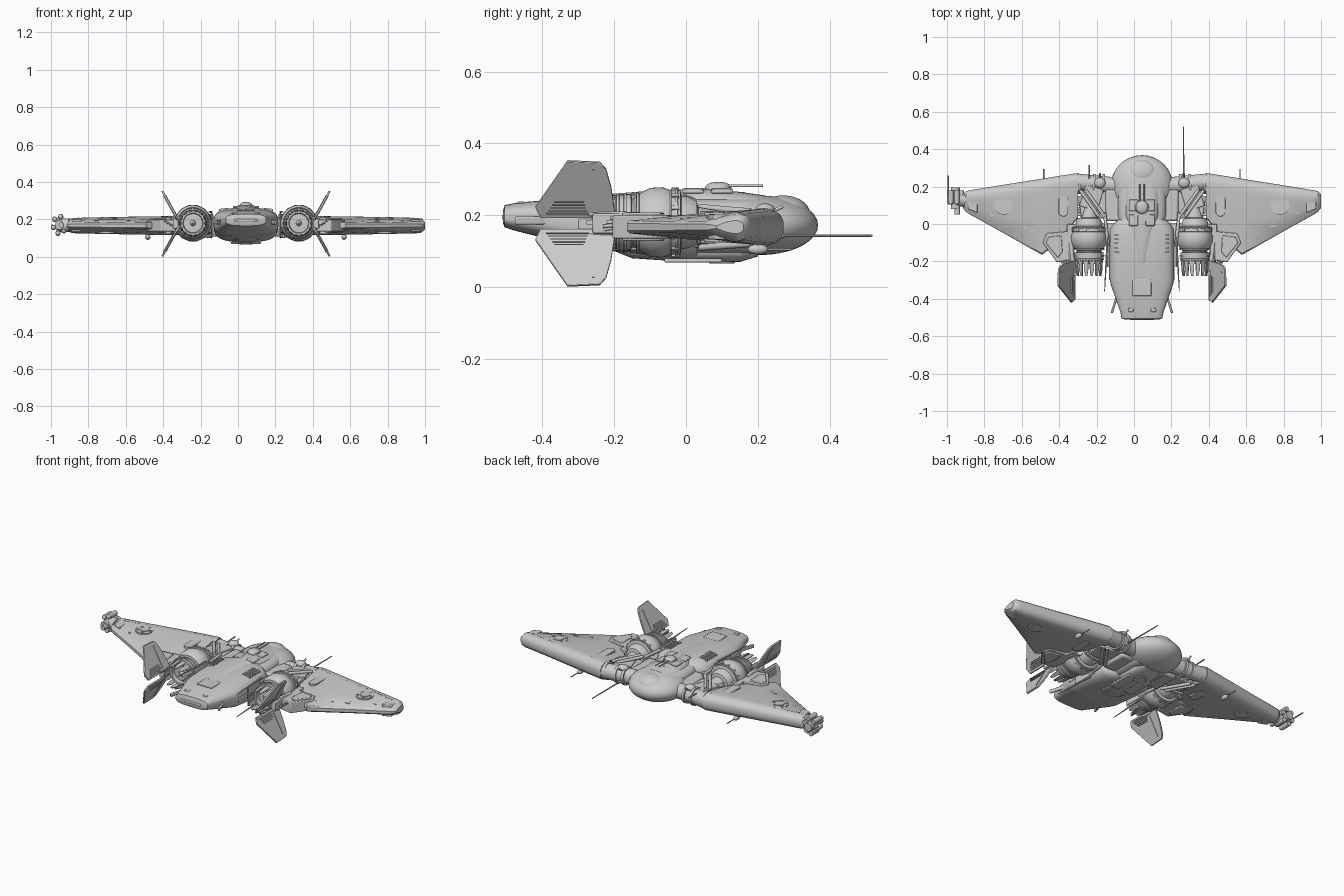
import bpy, bmesh, math, random
from mathutils import Vector, Matrix

if "Cube" in bpy.data.objects:
    bpy.data.objects.remove(bpy.data.objects["Cube"])

random.seed(4)
C = 0.0425      # x of the craft's symmetry line
ZM = 0.177      # mid height


def finish(name, bm, bevel=0):
    bmesh.ops.recalc_face_normals(bm, faces=bm.faces)
    me = bpy.data.meshes.new(name)
    bm.to_mesh(me)
    bm.free()
    ob = bpy.data.objects.new(name, me)
    bpy.context.collection.objects.link(ob)
    if bevel:
        m = ob.modifiers.new("bevel", 'BEVEL')
        m.width, m.segments, m.limit_method = bevel, 2, 'ANGLE'
    return ob


def loft(name, rings, bevel=0):
    bm = bmesh.new()
    vs = [[bm.verts.new(p) for p in r] for r in rings]
    n = len(vs[0])
    for a, b in zip(vs, vs[1:]):
        for i in range(n):
            bm.faces.new((a[i], a[(i + 1) % n], b[(i + 1) % n], b[i]))
    bm.faces.new(vs[0])
    bm.faces.new(vs[-1])
    return finish(name, bm, bevel)


def ring(cx, cz, y, w, h, e=2.0, n=40):
    """Superellipse cross-section facing along y."""
    out = []
    for i in range(n):
        c, s = math.cos(math.tau * i / n), math.sin(math.tau * i / n)
        out.append((cx + w * math.copysign(abs(c) ** (2 / e), c), y,
                    cz + h * math.copysign(abs(s) ** (2 / e), s)))
    return out


def lathe(name, x, z, prof, n=40):
    return loft(name, [ring(x, z, y, r, r, 2, n) for y, r in prof])


def box(name, c, s, rz=0, ry=0, bevel=0.004):
    bm = bmesh.new()
    mat = (Matrix.Translation(c) @ Matrix.Rotation(rz, 4, 'Z')
           @ Matrix.Rotation(ry, 4, 'Y') @ Matrix.Diagonal((*s, 1)))
    bmesh.ops.create_cube(bm, size=1, matrix=mat)
    return finish(name, bm, bevel)


def rod(name, a, b, r1, r2=None, n=14):
    a, b = Vector(a), Vector(b)
    d = b - a
    bm = bmesh.new()
    mat = Matrix.Translation((a + b) / 2) @ d.to_track_quat('Z', 'Y').to_matrix().to_4x4()
    bmesh.ops.create_cone(bm, cap_ends=True, segments=n, radius1=r1,
                          radius2=r1 if r2 is None else r2, depth=d.length, matrix=mat)
    return finish(name, bm)


def ball(name, c, s):
    bm = bmesh.new()
    bmesh.ops.create_uvsphere(bm, u_segments=32, v_segments=18, radius=1,
                              matrix=Matrix.Translation(c) @ Matrix.Diagonal((*s, 1)))
    return finish(name, bm)


def prism(name, pts, z0, z1, bevel=0.004):
    return loft(name, [[(x, y, z) for x, y in pts] for z in (z0, z1)], bevel)


# Central hull, given as (y, half width, bottom, top)
hull = [(-.51, .095, .178, .212), (-.505, .108, .166, .228), (-.47, .116, .155, .235),
        (-.32, .168, .118, .248), (-.29, .173, .11, .252), (-.12, .173, .09, .262),
        (-.03, .172, .08, .262), (.0, .155, .078, .258), (.03, .12, .078, .252)]
loft("main_hull", [ring(C, (b + t) / 2, y, w, (t - b) / 2, 3.2, 56) for y, w, b, t in hull])
loft("belly_keel", [ring(C, .11, y, w, h, 3) for y, w, h in
                    [(-.2, .03, .01), (-.15, .07, .03), (0, .085, .04), (.15, .085, .04), (.2, .06, .025)]])
loft("dorsal_spine", [ring(C, z, y, w, .06, 2.6) for y, w, z in
                      [(-.24, .012, .193), (-.2, .04, .2), (-.1, .062, .208), (0, .08, .212),
                       (.05, .092, .214), (.15, .1, .205), (.22, .1, .195)]])
loft("mid_fuselage", [ring(C, .17, y, w, .078, 4) for y, w in [(0, .12), (.05, .13), (.16, .13), (.2, .115)]])
# Rear dome with a small blister on top
ball("rear_dome", (C, .205, .172), (.166, .163, .083))
ball("dome_blister", (C, .27, .205), (.085, .075, .05))
rod("dome_collar", (C, .15, .19), (C, .165, .19), .075, n=32)
# Hull plating, seams and hatches
for s in (-1, 1):
    box("hull_side_rail", (C + s * .168, -.17, .175), (.014, .26, .03))
    box("nose_side_rail", (C + s * .138, -.4, .185), (.012, .16, .022), rz=s * .3)
    for k in range(5):
        box("hull_vent", (C + s * .12, -.06 - k * .022, .253), (.05, .008, .012), ry=s * .12, bevel=0)
    for y in (.02, .1):
        box("spine_panel", (C + s * .045, y, .268), (.05, .06, .01), ry=s * .12)
    box("nose_latch", (C + s * .06, -.46, .234), (.03, .02, .008))
    box("belly_panel", (C + s * .05, .02, .074), (.06, .16, .012))
box("nose_hatch", (C, -.34, .248), (.1, .09, .008))
box("nose_slot", (C, -.508, .195), (.13, .01, .014))
# Dorsal turret and ventral turret
rod("turret_base", (C, .09, .255), (C, .09, .278), .042, .036, 28)
ball("turret_cap", (C, .09, .278), (.032, .036, .015))
for s in (-1, 1):
    rod("turret_gun", (C + s * .012, .09, .282), (C + s * .012, .215, .282), .004)
rod("ventral_turret", (C, .1, .088), (C, .1, .066), .045, .035, 28)


def wing_ring(x, le, te, t):
    """Thick rounded leading edge, thin trailing edge."""
    k = min(.07, .4 * (le - te))
    up = [(le, .3), (le - .1 * k, .62), (le - .3 * k, .88), (le - .6 * k, 1), (le - k, .97),
          ((le - k + te) / 2, .7), (te + .008, .36), (te, .2)]
    z = .167
    return [(x, y, z + t * f) for y, f in up] + [(x, y, z - t * f) for y, f in reversed(up)]


for s in (-1, 1):
    X = lambda d: C + s * d
    # Wing: stations (offset, leading y, trailing y, half thickness)
    loft("wing", [wing_ring(X(d), *r) for d, r in [
        (.342, (.272, .03, .05)), (.36, (.27, .01, .051)), (.45, (.256, -.1, .05)),
        (.535, (.242, -.165, .049)), (.75, (.208, -.043, .045)), (.915, (.181, .048, .041)),
        (.94, (.176, .064, .037)), (.9575, (.16, .085, .018))]])
    # Wing panels, hatches and rivets
    prism("wing_fillet", [(X(.34), .02), (X(.4), -.04), (X(.51), -.05), (X(.53), -.1),
                          (X(.455), -.205), (X(.37), -.19)], .135, .2)
    prism("fillet_cover", [(X(.43), -.06), (X(.5), -.07), (X(.515), -.1), (X(.45), -.18), (X(.425), -.15)], .128, .207)
    rod("wing_disc", (X(.74), .1, .125), (X(.74), .1, .208), .05, n=32)
    rod("wing_disc_hub", (X(.74), .1, .122), (X(.74), .1, .212), .028, n=24)
    for k in range(5):
        a = k * math.tau / 5
        rod("disc_bolt", (X(.74) + .038 * math.cos(a), .1 + .038 * math.sin(a), .2),
            (X(.74) + .038 * math.cos(a), .1 + .038 * math.sin(a), .212), .006, n=8)
    oval = [(X(.42) + .026 * math.cos(a * math.tau / 24),
             .1 + math.copysign(.034, math.sin(a * math.tau / 24 + .01)) + .026 * math.sin(a * math.tau / 24))
            for a in range(24)]
    prism("wing_oval_hatch", oval, .122, .212, .002)
    prism("tip_panel", [(X(.88), .165), (X(.93), .155), (X(.93), .08), (X(.88), .06)], .132, .203)
    for k in range(26):
        d = .37 + k * .021
        y = .272 - (d - .342) * .158 - .05
        box("edge_rivet", (X(d), y, .215 - (d - .342) * .016), (.009, .007, .007), bevel=0)
    for k in range(22):
        d = random.uniform(.4, .85)
        te = -.165 + abs(d - .535) * (.57 if d > .535 else 1.0)
        y = random.uniform(te + .05, .16)
        z = .167 + .05 * (.36 + .55 * (y - te) / (.22 - te))
        for q in (z, .334 - z):
            box("surface_plate", (X(d), y, q), (random.uniform(.008, .03), .008, .004), bevel=0)
    # Wing root joint: spar tube, clamps, struts and machinery
    rod("root_spar", (X(.1), .2, .167), (X(.35), .225, .167), .045, n=28)
    for d in (.2, .25, .325):
        rod("spar_clamp", (X(d), .213, .167), (X(d + .015), .214, .167), .053, n=28)
    box("root_block", (X(.235), .11, .165), (.2, .11, .07), rz=-s * .15)
    box("root_plate", (X(.27), .14, .2), (.1, .12, .02), rz=s * .3)
    for o in (0, .03):
        rod("root_strut", (X(.33 - o), .18, .21), (X(.23 - o), .04, .222), .009)
        rod("under_strut", (X(.33 - o), .18, .12), (X(.23 - o), .04, .11), .009)
    for k in range(5):
        rod("feed_pipe", (X(.14), .03 + k * .02, .12 + k * .018), (X(.35), .05 + k * .018, .13 + k * .015), .007)
    box("root_wedge", (X(.15), .1, .16), (.09, .17, .1), bevel=.012)
    ball("root_sensor", (X(.225), .22, .215), (.03, .028, .018))
    rod("sensor_stalk", (X(.225), .22, .2), (X(.225), .27, .225), .005)

    # Engine pod: body, nozzle with recess, petals
    ex = X(.283)
    lathe("engine_body", ex, .18, [(.035, .04), (.03, .06), (.005, .072), (-.012, .074), (-.016, .09),
          (-.04, .094), (-.044, .09), (-.065, .098), (-.1, .096), (-.125, .083), (-.145, .066),
          (-.15, .066), (-.153, .078), (-.195, .076), (-.2, .07), (-.215, .066), (-.215, .054),
          (-.16, .045), (-.16, .02), (-.2, .014), (-.215, .004)], 48)
    for y in (-.022, -.13, -.165, -.185):
        r = {-.022: .096, -.13: .084, -.165: .082, -.185: .08}[y]
        lathe("engine_band", ex, .18, [(y, r - .006), (y - .001, r), (y - .008, r), (y - .009, r - .006)], 48)
    for k in range(14):
        a = k * math.tau / 14
        c, n = Vector((math.cos(a), 0, math.sin(a))), Vector((-math.sin(a), 0, math.cos(a)))
        o = Vector((ex, 0, .18))
        loft("nozzle_petal", [[o + c * (r + e) + n * w * g + Vector((0, y, 0))
                              for e, g in ((0, -1), (0, 1), (.006, 1), (.006, -1))]
                             for y, r, w in ((-.195, .068, .012), (-.245, .066, .011), (-.278, .06, .005))])
        box("engine_lug", o + c * .093 + Vector((0, -.03, 0)), (.012, .02, .012), ry=-a, bevel=0)
    box("engine_mount", (X(.2), -.03, .175), (.12, .07, .06))
    box("engine_outer_mount", (X(.37), -.04, .17), (.06, .08, .06))
    rod("engine_feed", (X(.283), .02, .18), (X(.27), .13, .17), .045, .035, 24)
    for z in (.13, .22):
        rod("engine_line", (X(.18), -.12, z), (X(.2), .06, z), .009)
    # Thin blades between hull and engines
    for z in (.105, .24):
        rod("side_spike", (X(.185), -.1, z), (X(.2), -.36, z), .006, .002, 8)
    box("side_blade", (X(.183), -.15, .175), (.008, .16, .12))

    # Splayed tail fins, upper and lower, with bracket and slats
    outline = [(-.195, .195), (-.208, .28), (-.222, .33), (-.24, .35), (-.33, .354), (-.42, .225), (-.405, .195)]
    for m in (1, -1):
        fin = lambda o, g, lift: [(X(.358 + (z - .2) * .55 + o), y, ZM + m * (z - ZM + lift)) for y, z in g]
        loft("fin", [fin(0, outline, 0), fin(.01, outline, -.004)], .002)
        stripe = [(-.255, .22), (-.255, .33), (-.262, .33), (-.262, .22)]
        loft("fin_seam", [fin(-.003, stripe, 0), fin(.014, stripe, -.004)])
        for k in range(5):
            y, z = -.27 - k * .004, .205 + k * .008
            g = [(y, z), (y, z + .003), (y - .12 + k * .01, z + .003), (y - .12 + k * .01, z)]
            loft("fin_slat", [fin(-.006, g, 0), fin(.016, g, -.003)])
        rod("fin_arm", (X(.38), -.1, ZM + m * .018), (X(.362), -.3, ZM + m * .03), .012, .008)
    box("fin_bracket", (X(.375), -.2, ZM), (.03, .12, .055))
    for k in range(4):
        rod("rear_prong", (X(.4 + k * .016), -.15, ZM), (X(.385 + k * .014), -.24 + k * .01, ZM - .02 + k * .012), .005)
    # Small under-wing pod with probe
    d = .525
    rod("pod_stem", (X(d), .2, .14), (X(d), .2, .105), .007)
    ball("underwing_pod", (X(d), .2, .105), (.014, .028, .014))
    rod("pod_probe", (X(d), .2, .105), (X(d), .295, .105), .003)

# Long rear lance antenna and its holder
rod("lance_holder", (.265, .16, .143), (.265, .27, .143), .012, .008)
rod("lance", (.265, .26, .143), (.265, .52, .143), .0045, .003, 10)
rod("short_antenna", (-.24, .2, .2), (-.24, .315, .205), .004)

# Gun cluster on one wing tip
tx, tz = -.955, .17
rod("tip_hub", (-.9, .125, tz), (-.965, .14, tz), .036, n=24)
rod("tip_core", (tx, .08, tz), (tx, .195, tz), .024, n=24)
for k in range(6):
    a = k * math.tau / 6 + .3
    px, pz = tx + .033 * math.cos(a), tz + .045 * math.sin(a)
    rod("tip_canister", (px, .115, pz), (px, .18, pz), .0145, n=16)
    ball("canister_end", (px, .115, pz), (.0125, .012, .0125))
    box("canister_arm", ((px + tx) / 2, .15, (pz + tz) / 2), (.036, .012, .01), ry=-a, bevel=0)
rod("tip_barrel", (-.994, .15, tz), (-.994, .26, tz), .004)
rod("tip_rear_pipe", (-.945, .05, tz), (-.945, .12, tz), .014)

# Smooth shading with sharp edges kept
for ob in bpy.context.scene.objects:
    ob.select_set(True)
    bpy.context.view_layer.objects.active = ob
bpy.ops.object.shade_smooth_by_angle(angle=math.radians(35))
